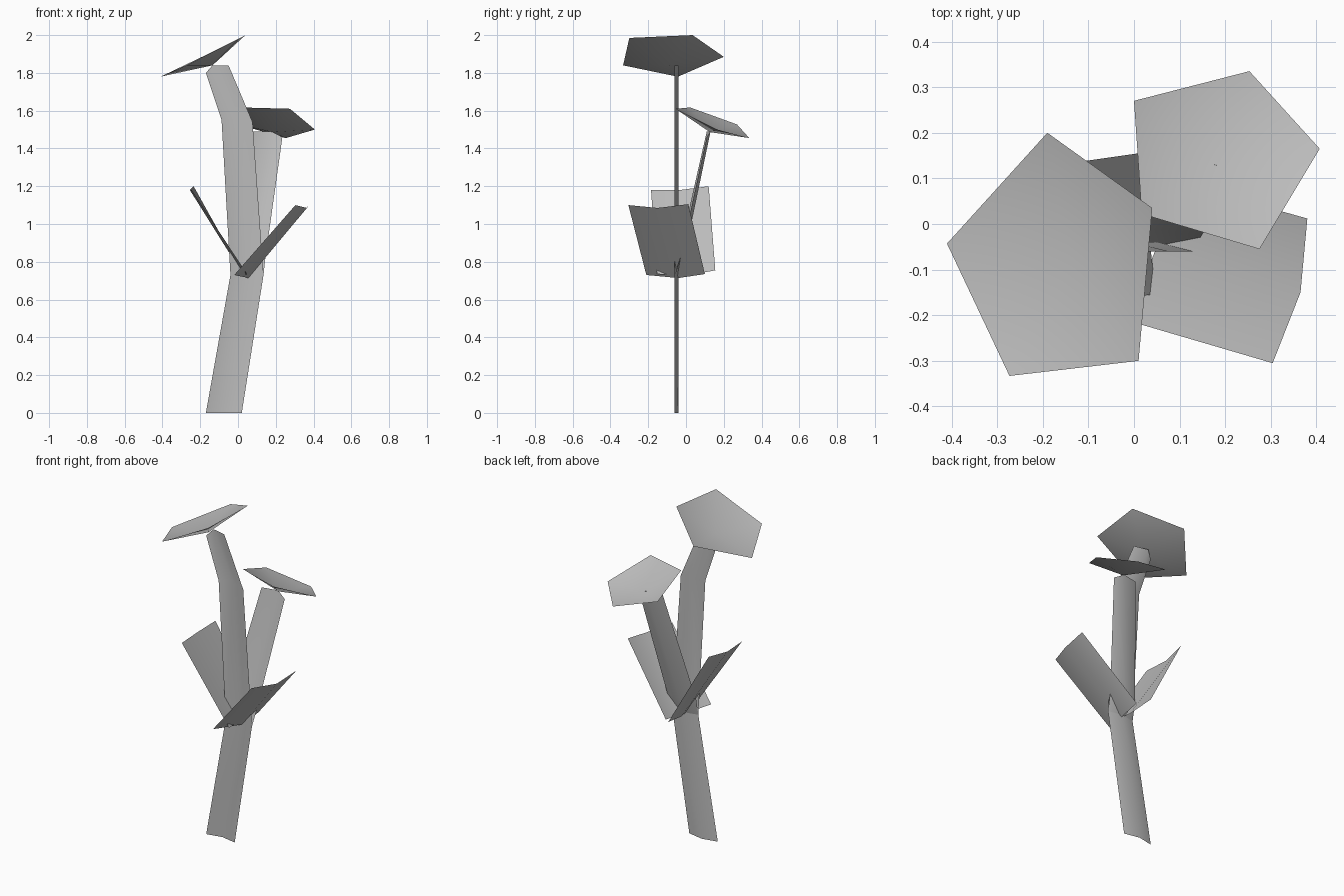
import bpy
import bmesh
from mathutils import Vector

cube = bpy.data.objects.get("Cube")
if cube:
    bpy.data.objects.remove(cube, do_unlink=True)

GREY = (0.5, 0.5, 0.5, 1.0)
grey = bpy.data.materials.new("plain_grey")
grey.use_nodes = True
grey.diffuse_color = GREY
grey.node_tree.nodes["Principled BSDF"].inputs["Base Color"].default_value = GREY


def finish(name, bm):
    """Turn a bmesh into a smooth-shaded object."""
    mesh = bpy.data.meshes.new(name)
    for face in bm.faces:
        face.smooth = True
    bm.to_mesh(mesh)
    bm.free()
    mesh.materials.append(grey)
    obj = bpy.data.objects.new(name, mesh)
    bpy.context.scene.collection.objects.link(obj)


def strip(name, rows):
    """Thin sheet with a shallow crease, from rows of edge, middle, edge."""
    bm = bmesh.new()
    grid = [[bm.verts.new(p) for p in row] for row in rows]
    for low, high in zip(grid, grid[1:]):
        for i in range(len(low) - 1):
            bm.faces.new((low[i], low[i + 1], high[i + 1], high[i]))
    finish(name, bm)


def bloom(name, rim, depth):
    """Shallow five-sided dish whose centre is pushed down along its normal."""
    points = [Vector(p) for p in rim]
    centre = sum(points, Vector()) / len(points)
    normal = Vector()
    for a, b in zip(points, points[1:] + points[:1]):
        normal += (a - centre).cross(b - centre)
    normal.normalize()
    if normal.z < 0:
        normal = -normal
    bm = bmesh.new()
    ring = [bm.verts.new(p) for p in points]
    tip = bm.verts.new(centre - normal * depth)
    for a, b in zip(ring, ring[1:] + ring[:1]):
        bm.faces.new((a, b, tip))
    bmesh.ops.recalc_face_normals(bm, faces=bm.faces)
    finish(name, bm)


# Main stem, creased toward the back, leaning right then curling left
strip("main_stem", [
    [(-0.17, -0.06, 0), (-0.075, -0.04, 0), (0.02, -0.06, 0)],
    [(-0.04, -0.06, 0.73), (0.05, -0.04, 0.73), (0.135, -0.06, 0.73)],
    [(-0.087, -0.06, 1.55), (-0.005, -0.04, 1.56), (0.077, -0.06, 1.54)],
    [(-0.17, -0.06, 1.8), (-0.135, -0.04, 1.84), (-0.05, -0.06, 1.84)],
])

# Side stem, branching off backward
strip("side_stem", [
    [(-0.04, -0.06, 0.73), (0.05, -0.04, 0.73), (0.135, -0.06, 0.73)],
    [(-0.04, -0.04, 0.83), (0.05, -0.01, 0.82), (0.145, -0.03, 0.82)],
    [(0.08, 0.11, 1.49), (0.177, 0.13, 1.49), (0.235, 0.11, 1.46)],
])

# Two broad leaves at the fork
strip("left_leaf", [
    [(-0.02, -0.21, 0.73), (0.055, -0.04, 0.714), (0.065, 0.1, 0.735)],
    [(0.304, -0.305, 1.1), (0.365, -0.15, 1.085), (0.38, 0.012, 1.105)],
])
strip("right_leaf", [
    [(0.048, -0.154, 0.735), (0.03, 0, 0.725), (0.01, 0.155, 0.755)],
    [(-0.245, -0.185, 1.18), (-0.255, -0.03, 1.18), (-0.235, 0.12, 1.2)],
])

# Flower heads
bloom("top_flower", [
    (-0.19, 0.2, 1.885), (-0.41, -0.043, 1.78), (-0.273, -0.333, 1.84),
    (0.01, -0.3, 1.985), (0.04, 0.035, 2.0)], 0.065)
bloom("side_flower", [
    (0.0, 0.27, 1.527), (0.017, 0.022, 1.617), (0.275, -0.055, 1.61),
    (0.407, 0.165, 1.5), (0.253, 0.335, 1.455)], 0.06)
